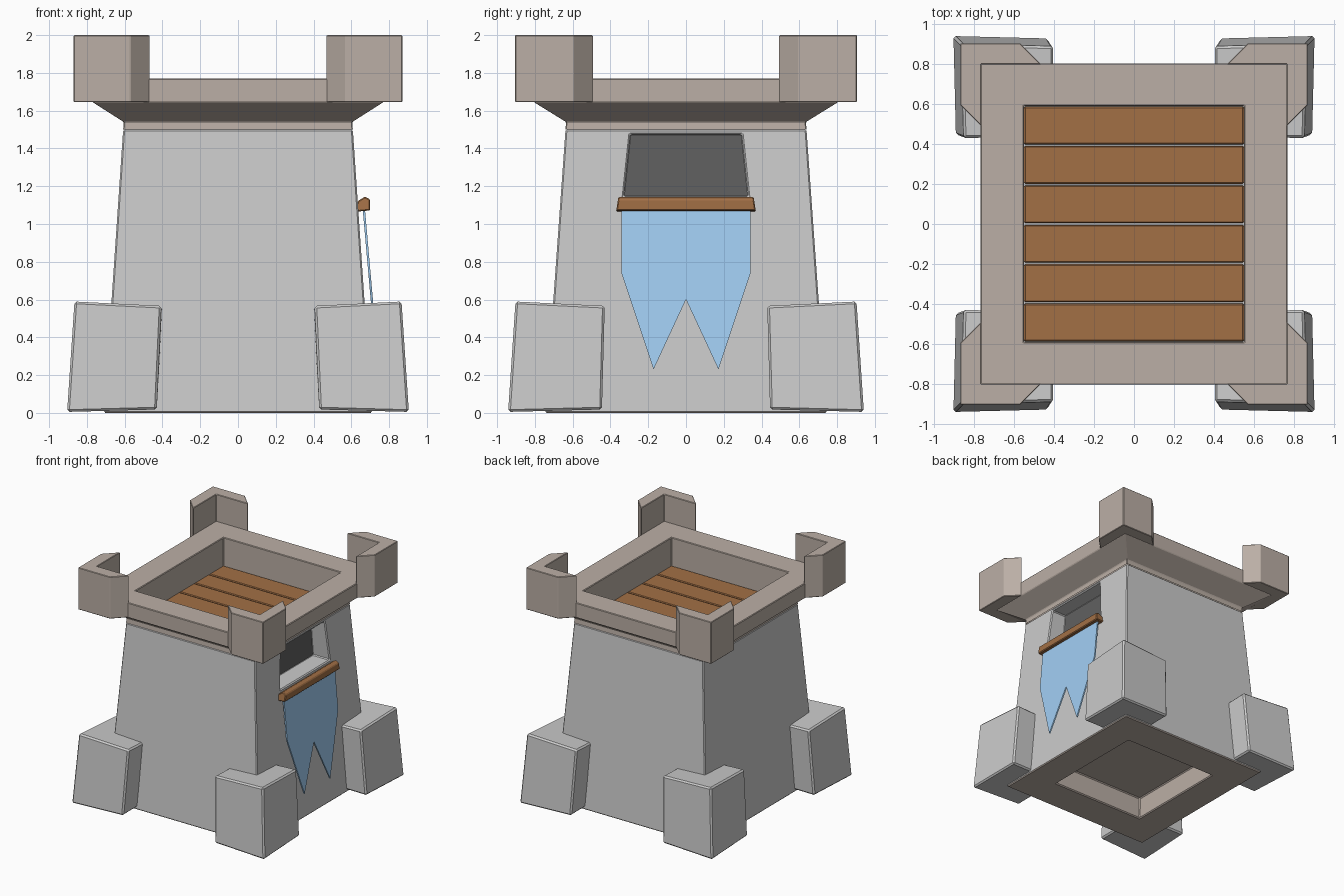
import bpy, bmesh
from mathutils import Vector

if "Cube" in bpy.data.objects:
    bpy.data.objects.remove(bpy.data.objects["Cube"])


def material(name, rgb):
    m = bpy.data.materials.new(name)
    m.diffuse_color = (*rgb, 1)
    m.use_nodes = True
    m.node_tree.nodes["Principled BSDF"].inputs["Base Color"].default_value = m.diffuse_color
    return m


STONE = material("warm_stone", (0.50, 0.43, 0.38))
WOOD = material("wood", (0.36, 0.16, 0.06))
CLOTH = material("blue_cloth", (0.36, 0.62, 0.90))
DARK = material("dark_opening", (0.12, 0.12, 0.12))


def finish(name, bm, mat=None, bevel=0):
    bmesh.ops.recalc_face_normals(bm, faces=bm.faces)
    me = bpy.data.meshes.new(name)
    bm.to_mesh(me)
    bm.free()
    ob = bpy.data.objects.new(name, me)
    bpy.context.collection.objects.link(ob)
    if mat:
        me.materials.append(mat)
    if bevel:
        add_bevel(ob, bevel)
    return ob


def add_bevel(ob, width):
    b = ob.modifiers.new("edge_bevel", 'BEVEL')
    b.width = width
    b.segments = 1
    b.limit_method = 'ANGLE'
    b.angle_limit = 0.6


def loft(rings, cap_start=True, cap_end=True):
    """Bridge a list of equal-length point rings."""
    bm = bmesh.new()
    loops = [[bm.verts.new(p) for p in r] for r in rings]
    n = len(loops[0])
    for a, b in zip(loops, loops[1:]):
        for i in range(n):
            j = (i + 1) % n
            bm.faces.new((a[i], a[j], b[j], b[i]))
    if cap_start:
        bm.faces.new(loops[0][::-1])
    if cap_end:
        bm.faces.new(loops[-1])
    return bm


def rect(x, y, z):
    return [(-x, -y, z), (x, -y, z), (x, y, z), (-x, y, z)]


def box(x0, x1, y0, y1, z0, z1):
    return loft([[(x0, y0, z), (x1, y0, z), (x1, y1, z), (x0, y1, z)] for z in (z0, z1)])


def corners(name, rings, mat, bevel):
    """Repeat a part at all four corners."""
    for sx, tx in ((-1, "left"), (1, "right")):
        for sy, ty in ((-1, "front"), (1, "back")):
            r = [[(sx * x, sy * y, z) for x, y, z in ring] for ring in rings]
            finish(f"{name}_{ty}_{tx}", loft(r), mat, bevel)


# Tapered tower body with a recess underneath
body = finish("tower_body", loft([rect(0.43, 0.44, 0.18), rect(0.435, 0.45, 0), rect(0.71, 0.745, 0),
                                  rect(0.608, 0.638, 1.50)]))
body.data.materials.append(None)
body.data.materials.append(STONE)
for p in body.data.polygons:
    if max(body.data.vertices[v].co.z for v in p.vertices) < 0.2:
        p.material_index = 1

# Window cut into the right side
win = [(-0.33, 1.145), (0.33, 1.145), (0.295, 1.475), (-0.295, 1.475)]
cutter = finish("window_cutter", loft([[(x, y, z) for y, z in win] for x in (0.47, 0.9)]))
cutter.hide_render = True
cutter.hide_viewport = True
cutter.display_type = 'WIRE'
cut = body.modifiers.new("window", 'BOOLEAN')
cut.operation = 'DIFFERENCE'
cut.solver = 'EXACT'
cut.object = cutter
add_bevel(body, 0.008)
finish("window_back", loft([[(x, y, z) for y, z in win] for x in (0.46, 0.475)]), DARK)

# Flared crown with sunken floor
finish("crown", loft([rect(0.608, 0.638, 1.50), rect(0.605, 0.635, 1.54), rect(0.77, 0.805, 1.645),
                      rect(0.77, 0.805, 1.77), rect(0.55, 0.592, 1.77), rect(0.55, 0.592, 1.50)],
                     False, False), STONE, 0.005)

# Floor planks
step = 1.184 / 6
for i in range(6):
    y = -0.592 + i * step
    finish(f"floor_plank_{i + 1}", box(-0.55, 0.55, y + 0.004, y + step - 0.004, 1.49, 1.533), WOOD, 0.006)

# L-shaped battlements wrapping the crown corners
ell = [(0.87, 0.905), (0.87, 0.595), (0.765, 0.49), (0.765, 0.80), (0.465, 0.80), (0.57, 0.905)]
corners("battlement", [[(x, y, z) for x, y in ell] for z in (1.645, 2.0)], STONE, 0.004)

# Leaning corner buttresses
corners("buttress", [
    [(0.905, 0.942, 0.005), (0.43, 0.93, 0.018), (0.43, 0.45, 0.02), (0.893, 0.445, 0.018)],
    [(0.866, 0.903, 0.59), (0.405, 0.89, 0.567), (0.40, 0.44, 0.55), (0.853, 0.43, 0.567)]], None, 0.012)

# Banner rod, slightly wedge shaped
rod = [(0.625, 1.065), (0.70, 1.072), (0.70, 1.13), (0.672, 1.145), (0.632, 1.12)]
finish("banner_rod", loft([[(x, s * (0.37 - 0.15 * (z - 1.065)), z) for x, z in rod] for s in (-1, 1)]),
       WOOD, 0.006)

# Swallow-tailed banner leaning off the wall
flag = [(-0.342, 1.08), (-0.342, 0.74), (-0.172, 0.23), (0, 0.6), (0.172, 0.23), (0.342, 0.74), (0.342, 1.08)]
finish("banner", loft([[(0.66 + d + 0.088 * (1.08 - z), y, z) for y, z in flag] for d in (0, 0.012)]), CLOTH)
